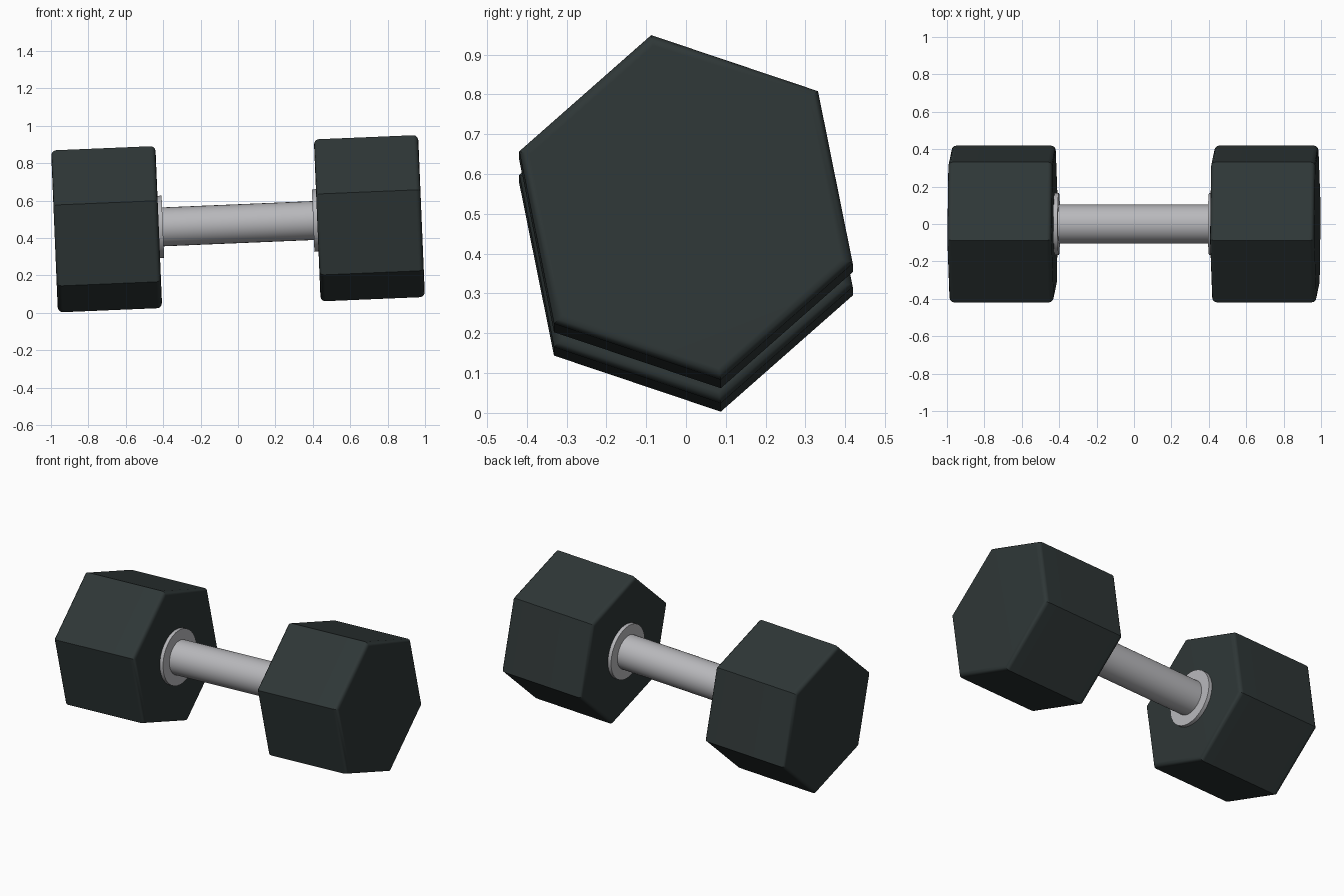
import bpy
import bmesh
from math import cos, sin, radians, pi
from mathutils import Matrix

cube = bpy.data.objects.get("Cube")
if cube:
    bpy.data.objects.remove(cube, do_unlink=True)


def make_material(name, color):
    mat = bpy.data.materials.new(name)
    mat.use_nodes = True
    mat.diffuse_color = color
    bsdf = next(n for n in mat.node_tree.nodes if n.type == "BSDF_PRINCIPLED")
    bsdf.inputs["Base Color"].default_value = color
    return mat


rubber = make_material("dark rubber", (0.028, 0.038, 0.038, 1))
steel = make_material("brushed steel", (0.48, 0.48, 0.50, 1))

# The whole dumbbell leans slightly, its left end raised
LEAN = Matrix.Translation((0, 0, 0.476)) @ Matrix.Rotation(radians(-2.4), 4, "Y")


def prism(name, start, end, radius, sides, mat, phase=0.0, bevel=0.0):
    """Closed prism along the handle axis, with optionally rounded end rims."""
    bm = bmesh.new()
    rings = []
    for x in (start, end):
        angles = [phase + 2 * pi * i / sides for i in range(sides)]
        rings.append([bm.verts.new((x, radius * cos(a), radius * sin(a))) for a in angles])
    caps = [bm.faces.new(ring) for ring in rings]
    rims = [e for cap in caps for e in cap.edges]
    a, b = rings
    for i in range(sides):
        j = (i + 1) % sides
        bm.faces.new((a[i], a[j], b[j], b[i]))
    bmesh.ops.recalc_face_normals(bm, faces=bm.faces)
    if bevel:
        bmesh.ops.bevel(bm, geom=rims, offset=bevel, offset_type="OFFSET",
                        segments=3, profile=0.5, affect="EDGES")
    mesh = bpy.data.meshes.new(name)
    bm.to_mesh(mesh)
    bm.free()
    mesh.materials.append(mat)
    obj = bpy.data.objects.new(name, mesh)
    obj.matrix_world = LEAN
    bpy.context.collection.objects.link(obj)
    bpy.ops.object.select_all(action="DESELECT")
    obj.select_set(True)
    bpy.context.view_layer.objects.active = obj
    bpy.ops.object.shade_smooth_by_angle(angle=radians(35))
    weighted = obj.modifiers.new("flat_face_normals", "WEIGHTED_NORMAL")
    weighted.keep_sharp = True
    return obj


# Grip
prism("handle", -0.44, 0.44, 0.104, 32, steel)

# Hexagonal weights and the collars where the grip meets them
for side, s in (("left", 1), ("right", -1)):
    prism(side + "_weight", s * 0.424, s * 0.982, 0.442, 6, rubber,
          phase=radians(41.4), bevel=0.025)
    prism(side + "_collar", s * 0.402, s * 0.44, 0.167, 32, steel)
